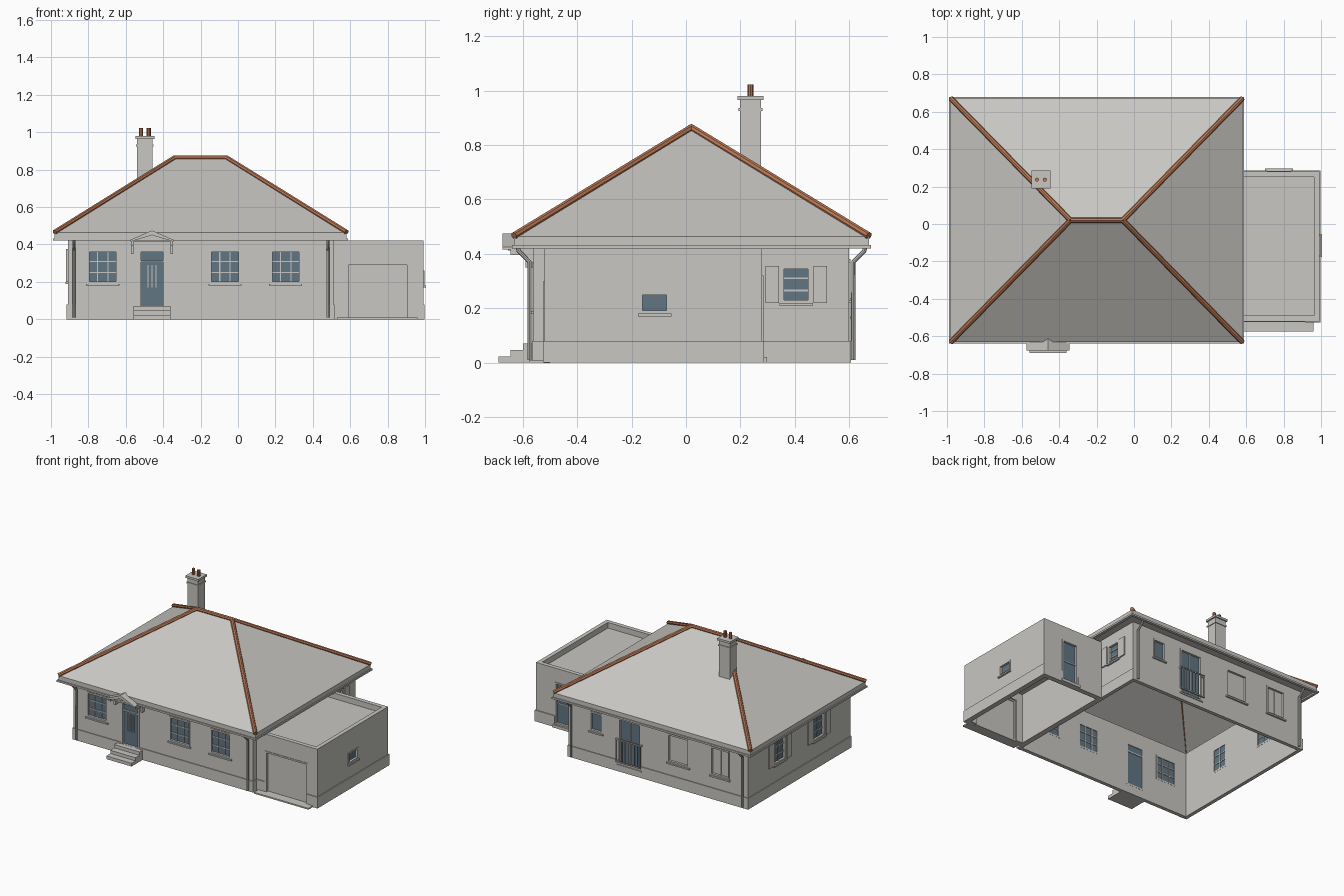
import bpy, bmesh, math
from mathutils import Matrix, Vector

if "Cube" in bpy.data.objects:
    bpy.data.objects.remove(bpy.data.objects["Cube"])


def material(name, colour):
    mat = bpy.data.materials.new(name)
    mat.use_nodes = True
    mat.diffuse_color = (*colour, 1)
    mat.node_tree.nodes["Principled BSDF"].inputs["Base Color"].default_value = (*colour, 1)
    return mat


STONE, GLASS, CLAY = 0, 1, 2
PALETTE = [material("pale grey render", (0.58, 0.57, 0.54)),
           material("blue grey glass", (0.12, 0.18, 0.23)),
           material("terracotta", (0.50, 0.19, 0.09))]


def finish(name, bm, matrix=Matrix.Identity(4)):
    """Turn a bmesh into a named object carrying the shared palette."""
    bmesh.ops.recalc_face_normals(bm, faces=bm.faces)
    mesh = bpy.data.meshes.new(name)
    bm.to_mesh(mesh)
    bm.free()
    for mat in PALETTE:
        mesh.materials.append(mat)
    obj = bpy.data.objects.new(name, mesh)
    mesh.transform(matrix)
    bpy.context.collection.objects.link(obj)
    return obj


def add_box(bm, x0, x1, y0, y1, z0, z1, mat=STONE):
    centre = Vector((x0 + x1, y0 + y1, z0 + z1)) / 2
    place = Matrix.Translation(centre) @ Matrix.Diagonal((x1 - x0, y1 - y0, z1 - z0, 1))
    for v in bmesh.ops.create_cube(bm, size=1, matrix=place)["verts"]:
        for face in v.link_faces:
            face.material_index = mat


def boxes(name, parts, matrix=Matrix.Identity(4)):
    bm = bmesh.new()
    for part in parts:
        add_box(bm, *part)
    return finish(name, bm, matrix)


def bake(obj):
    """Apply the object's modifiers."""
    graph = bpy.context.evaluated_depsgraph_get()
    mesh = bpy.data.meshes.new_from_object(obj.evaluated_get(graph))
    obj.modifiers.clear()
    obj.data = mesh


def ring(name, x0, x1, y0, y1, z0, z1, t):
    """Hollow rectangular band, open above and below."""
    bm = bmesh.new()
    loops = []
    for d in (0, t):
        corners = [(x0 + d, y0 + d), (x1 - d, y0 + d), (x1 - d, y1 - d), (x0 + d, y1 - d)]
        for z in (z0, z1):
            loops.append([bm.verts.new((x, y, z)) for x, y in corners])
    outer_low, outer_top, inner_low, inner_top = loops
    for a, b in ((outer_low, outer_top), (outer_top, inner_top),
                 (inner_top, inner_low), (inner_low, outer_low)):
        for i in range(4):
            j = (i + 1) % 4
            bm.faces.new((a[i], a[j], b[j], b[i]))
    return finish(name, bm)


def tube(name, points, radius, mat=STONE):
    """Round bar along a path."""
    curve = bpy.data.curves.new(name, "CURVE")
    curve.dimensions = "3D"
    curve.bevel_depth = radius
    curve.bevel_resolution = 2
    curve.use_fill_caps = True
    line = curve.splines.new("POLY")
    line.points.add(len(points) - 1)
    for point, co in zip(line.points, points):
        point.co = (*co, 1)
    temp = bpy.data.objects.new(name, curve)
    bpy.context.collection.objects.link(temp)
    mesh = bpy.data.meshes.new_from_object(temp.evaluated_get(bpy.context.evaluated_depsgraph_get()))
    bpy.data.objects.remove(temp)
    mesh.materials.clear()
    mesh.materials.append(PALETTE[mat])
    mesh.shade_smooth()
    obj = bpy.data.objects.new(name, mesh)
    bpy.context.collection.objects.link(obj)
    bpy.ops.object.select_all(action="DESELECT")
    obj.select_set(True)
    bpy.context.view_layer.objects.active = obj
    bpy.ops.object.shade_smooth_by_angle()


# Main walls, plinths and the flat-roofed garage
W, E, S, N = -0.91, 0.51, -0.56, 0.60
GE, GS, GN = 0.992, -0.52, 0.28
house = ring("house_walls", W, E, S, N, 0, 0.47, 0.02)
garage = ring("garage_walls", E - 0.01, GE, GS, GN, 0, 0.42, 0.03)
house_plinth = ring("house_plinth", W - 0.006, E + 0.006, S - 0.006, N + 0.006, 0, 0.08, 0.02)
garage_plinth = ring("garage_plinth", E - 0.01, GE + 0.006, GS - 0.006, GN + 0.006, 0, 0.08, 0.02)
boxes("garage_roof", [(E, GE - 0.01, GS + 0.01, GN - 0.01, 0.36, 0.38)])
boxes("garage_apron", [(0.53, 0.96, GS - 0.055, GS, 0, 0.01)])
boxes("garage_back_step", [(0.70, 0.85, GN, GN + 0.017, 0, 0.02)])


def wall_frame(x, y, turn):
    # Local x runs along the wall, local -y points outwards
    return Matrix.Translation((x, y, 0)) @ Matrix.Rotation(math.radians(turn), 4, "Z")


FRONT, BACK = wall_frame(0, S, 0), wall_frame(0, N, 180)
RIGHT, LEFT = wall_frame(E, 0, 90), wall_frame(W, 0, -90)
GARAGE_FRONT, GARAGE_BACK = wall_frame(0, GS, 0), wall_frame(0, GN, 180)
GARAGE_RIGHT = wall_frame(GE, 0, 90)
cuts = {house: [], garage: [], house_plinth: [], garage_plinth: []}


def opening(name, wall, u, width, z0, z1, cols=1, rows=1, fill=GLASS,
            sill=True, shutters=False, extra=()):
    """Cut a hole and fit frame, pane, glazing bars, sill and shutters."""
    a, b, f = u - width / 2, u + width / 2, 0.011
    is_garage = wall in (GARAGE_FRONT, GARAGE_BACK, GARAGE_RIGHT)
    for target in ((garage, garage_plinth) if is_garage else (house, house_plinth)):
        cuts[target].append((wall, (a, b, -0.05, 0.05, z0, z1)))
    parts = [(a, b, 0.012, 0.016, z0, z1, fill)]
    for lo, hi in ((a, a + f), (b - f, b)):
        parts.append((lo, hi, -0.004, 0.021, z0, z1))
    for lo, hi in ((z0, z0 + f), (z1 - f, z1)):
        parts.append((a + f, b - f, -0.004, 0.021, lo, hi))
    for i in range(1, cols):
        x = a + width * i / cols
        parts.append((x - 0.003, x + 0.003, 0.006, 0.021, z0 + f, z1 - f))
    for i in range(1, rows):
        z = z0 + (z1 - z0) * i / rows
        parts.append((a + f, b - f, 0.007, 0.02, z - 0.003, z + 0.003))
    if sill:
        parts.append((a - 0.006, b + 0.006, -0.012, 0.01, z0 - 0.01, z0))
    if shutters:
        for lo in (a - 0.058, b + 0.008):
            parts.append((lo, lo + 0.05, -0.009, 0.001, z0, z1))
    boxes(name, parts + list(extra), wall)


# Front windows and the panelled front door
for i, x in enumerate((-0.723, -0.07, 0.255)):
    opening(f"front_window_{i + 1}", FRONT, x, 0.165, 0.19, 0.37, 3, 3)
DOOR = -0.46
door_trim = [(DOOR + d - 0.003, DOOR + d + 0.003, 0.004, 0.014, 0.17, 0.29) for d in (-0.022, 0, 0.022)]
door_trim.append((DOOR - 0.06, DOOR + 0.06, 0.002, 0.02, 0.305, 0.315))
opening("front_door", FRONT, DOOR, 0.14, 0.06, 0.37, sill=False, extra=door_trim)

# Shuttered side windows
opening("right_window", RIGHT, 0.405, 0.11, 0.22, 0.355, 1, 3, shutters=True)
for i, y in enumerate((-0.20, 0.24)):
    opening(f"left_window_{i + 1}", LEFT, -y, 0.135, 0.20, 0.375, 2, 3, shutters=True)

# Rear openings; local x is mirrored on the back wall
opening("back_small_window", BACK, -0.29, 0.10, 0.23, 0.37)
rail = [(-0.125, 0.075, -0.022, -0.014, z, z + 0.008) for z in (0.07, 0.23)]
rail += [(x - 0.002, x + 0.002, -0.02, -0.016, 0.07, 0.235)
         for x in (-0.123 + 0.0245 * i for i in range(9))]
rail += [(x - 0.004, x + 0.004, -0.02, 0.002, 0.225, 0.235) for x in (-0.12, 0.07)]
opening("back_double_door", BACK, -0.025, 0.18, 0.05, 0.38, 2, 1, extra=rail)
opening("back_blank_window", BACK, 0.36, 0.17, 0.17, 0.375, fill=STONE)
opening("back_blank_casement", BACK, 0.69, 0.15, 0.17, 0.375, 2, fill=STONE)

# Garage openings
opening("garage_door", GARAGE_FRONT, 0.748, 0.335, -0.001, 0.30, fill=STONE, sill=False)
opening("garage_back_door", GARAGE_BACK, -0.775, 0.13, 0.02, 0.32, 1, 2, sill=False)
opening("garage_window", GARAGE_RIGHT, -0.115, 0.11, 0.18, 0.26)

# Cut the holes through the walls
for target, holes in cuts.items():
    cutters = [boxes("cutter", [hole], wall) for wall, hole in holes]
    for cutter in cutters:
        cutter.hide_render = True
        mod = target.modifiers.new("hole", "BOOLEAN")
        mod.object, mod.operation, mod.solver = cutter, "DIFFERENCE", "EXACT"
    bake(target)
    for cutter in cutters:
        bpy.data.objects.remove(cutter)

# Hipped roof shell with fascia, soffit and gutter
RW, RE, RS, RN = -0.98, 0.58, -0.632, 0.672
EAVE, TOP, MID = 0.463, 0.863, 0.02
bm = bmesh.new()
sw, se, ne, nw = [bm.verts.new((x, y, EAVE)) for x, y in ((RW, RS), (RE, RS), (RE, RN), (RW, RN))]
left, right = [bm.verts.new((x, MID, TOP)) for x in (-0.34, -0.06)]
for face in ((sw, se, right, left), (se, ne, right), (ne, nw, left, right), (nw, sw, left)):
    bm.faces.new(face)
roof = finish("hipped_roof", bm)
solid = roof.modifiers.new("thickness", "SOLIDIFY")
solid.thickness, solid.offset = 0.01, -1
bake(roof)
ring("fascia", RW, RE, RS, RN, 0.425, EAVE, 0.012)
ring("soffit", RW, RE, RS, RN, 0.43, 0.44, 0.08)
ring("gutter", RW - 0.008, RE + 0.008, RS - 0.008, RN + 0.008, 0.42, 0.432, 0.02)

# Terracotta ridge and hip tiles
ends = [Vector((x, MID, TOP)) for x in (-0.34, -0.06)]
tube("ridge_tiles", ends, 0.014, CLAY)
for label, x, end in (("left", RW, ends[0]), ("right", RE, ends[1])):
    for side, y in (("front", RS), ("back", RN)):
        tube(f"{side}_{label}_hip_tiles", [(x, y, EAVE + 0.003), end], 0.014, CLAY)

# Chimney stack, band, cap and pots
CX, CY, HX, HY = -0.498, 0.237, 0.042, 0.039
stack = [(0, 0.69, 0.97), (0.005, 0.925, 0.935), (0.009, 0.965, 0.98)]
boxes("chimney", [(CX - HX - d, CX + HX + d, CY - HY - d, CY + HY + d, lo, hi) for d, lo, hi in stack])
for i, d in enumerate((-0.021, 0.021)):
    tube(f"chimney_pot_{i + 1}", [(CX + d, CY, 0.97), (CX + d, CY, 1.022)], 0.011, CLAY)

# Entrance steps
boxes("entrance_steps", [(DOOR - 0.1, DOOR + 0.1, y, S, 0, z)
                         for y, z in ((-0.69, 0.023), (-0.645, 0.046), (-0.60, 0.07))])

# Gabled door canopy on two brackets
bm = bmesh.new()
profile = [(-0.115, 0.415), (-0.115, 0.425), (0, 0.475), (0.115, 0.425), (0.115, 0.415), (0, 0.45)]
face = bm.faces.new([bm.verts.new((DOOR + x, -0.675, z)) for x, z in profile])
moved = bmesh.ops.extrude_face_region(bm, geom=[face])["geom"]
bmesh.ops.translate(bm, verts=[g for g in moved if isinstance(g, bmesh.types.BMVert)], vec=(0, 0.115, 0))
finish("door_canopy", bm)
boxes("canopy_gable", [(DOOR - 0.1, DOOR + 0.1, -0.655, S, 0.412, 0.422)])
for side in (-1, 1):
    x = DOOR + side * 0.106
    boxes("canopy_bracket", [(x - 0.007, x + 0.007, -0.645, S, 0.395, 0.42),
                             (x - 0.007, x + 0.007, S - 0.03, S, 0.35, 0.40)])

# Downpipes with an offset up to the gutter
for side, y, out in (("front", S, -1), ("back", N, 1)):
    for label, x in (("left", -0.877), ("right", 0.48)):
        tube(f"{side}_{label}_downpipe", [(x, y + out * 0.015, 0.01), (x, y + out * 0.015, 0.37),
                                          (x, y + out * 0.055, 0.41), (x, y + out * 0.06, 0.43)], 0.008)
